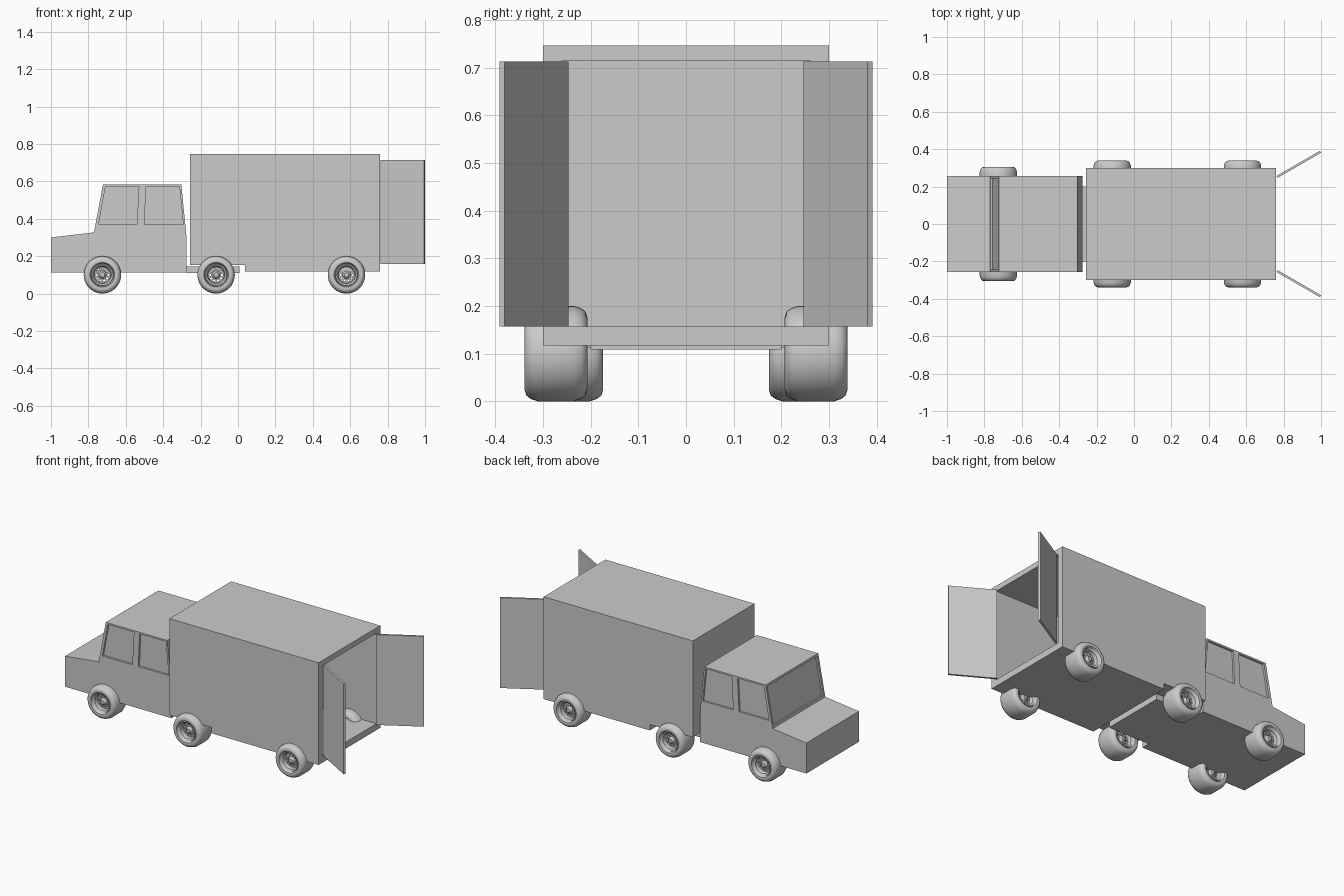
import bpy, bmesh, math
from mathutils import Vector, Matrix

if "Cube" in bpy.data.objects:
    bpy.data.objects.remove(bpy.data.objects["Cube"])


def add_object(name, bm):
    bmesh.ops.recalc_face_normals(bm, faces=bm.faces)
    mesh = bpy.data.meshes.new(name)
    bm.to_mesh(mesh)
    bm.free()
    obj = bpy.data.objects.new(name, mesh)
    bpy.context.collection.objects.link(obj)
    return obj


def add_prism(bm, profile, y0, y1):
    """Extrude an (x, z) profile along y."""
    a = [bm.verts.new((x, y0, z)) for x, z in profile]
    b = [bm.verts.new((x, y1, z)) for x, z in profile]
    n = len(profile)
    bm.faces.new(a)
    bm.faces.new(b[::-1])
    for i in range(n):
        j = (i + 1) % n
        bm.faces.new((a[i], b[i], b[j], a[j]))


def prism(name, profile, y0, y1):
    bm = bmesh.new()
    add_prism(bm, profile, y0, y1)
    return add_object(name, bm)


def box(name, x0, x1, y0, y1, z0, z1):
    return prism(name, [(x0, z0), (x1, z0), (x1, z1), (x0, z1)], y0, y1)


def cut(obj, cutter):
    """Bake a boolean difference and remove the cutter."""
    cutter.hide_render = True
    mod = obj.modifiers.new("cut", 'BOOLEAN')
    mod.object, mod.operation, mod.solver = cutter, 'DIFFERENCE', 'EXACT'
    bpy.context.view_layer.update()
    dg = bpy.context.evaluated_depsgraph_get()
    mesh = bpy.data.meshes.new_from_object(obj.evaluated_get(dg))
    obj.modifiers.clear()
    obj.data = mesh
    bpy.data.objects.remove(cutter)


# Cab with recessed windows
W = 0.256
cab = prism("cab", [(-1, 0.112), (-1, 0.30), (-0.77, 0.327), (-0.722, 0.583),
                    (-0.303, 0.583), (-0.275, 0.30), (-0.275, 0.112)], -W, W)
windows = [[(-0.745, 0.37), (-0.708, 0.573), (-0.53, 0.573), (-0.541, 0.37)],
           [(-0.5, 0.37), (-0.492, 0.573), (-0.313, 0.573), (-0.293, 0.37)]]
bm = bmesh.new()
for w in windows:
    for s in (-1, 1):
        add_prism(bm, w, s * (W - 0.012), s * (W + 0.03))
foot, head = Vector((-0.77, 0.327)), Vector((-0.722, 0.583))
d = (head - foot).normalized()
n = Vector((-d.y, d.x))
low, high = foot.lerp(head, 0.06), foot.lerp(head, 0.95)
add_prism(bm, [low + n * 0.03, high + n * 0.03, high - n * 0.012, low - n * 0.012],
          -0.243, 0.243)
cut(cab, add_object("window_cutter", bm))

# Chassis behind the cab
box("chassis", -0.275, 0.008, -0.2, 0.2, 0.109, 0.146)

# Cargo box, open at the back
cargo = prism("cargo_box", [(-0.257, 0.747), (0.76, 0.747), (0.76, 0.117),
                            (0.037, 0.117), (0.037, 0.153), (-0.257, 0.153)], -0.3, 0.3)
cut(cargo, box("cargo_cutter", -0.22, 0.9, -0.261, 0.261, 0.157, 0.714))

# Open rear doors
for side, s in (("left", 1), ("right", -1)):
    door = box("rear_door_" + side, 0, 0.268, -0.006, 0.006, 0.157, 0.713)
    door.location = (0.765, s * 0.252, 0)
    door.rotation_euler.z = s * math.radians(30)

# Wheel: lathed tyre, rim and hub with a ring of holes
half = [(0, 0.045), (0.012, 0.045), (0.017, 0.041), (0.021, 0.03), (0.043, 0.03),
        (0.048, 0.05), (0.057, 0.056), (0.06, 0.05), (0.066, 0.064), (0.076, 0.066),
        (0.088, 0.062), (0.095, 0.053), (0.1, 0.038)]
profile = half + [(r, -y) for r, y in reversed(half)]
bm = bmesh.new()
verts = [bm.verts.new((r, y, 0)) for r, y in profile]
edges = [bm.edges.new(p) for p in zip(verts, verts[1:])]
bmesh.ops.spin(bm, geom=verts + edges, cent=(0, 0, 0), axis=(0, 1, 0),
               angle=math.tau, steps=40, use_duplicate=False)
bmesh.ops.remove_doubles(bm, verts=bm.verts, dist=1e-5)
wheel = add_object("wheel", bm)

bm = bmesh.new()
for i in range(10):
    a = math.tau * i / 10
    m = Matrix.Translation((0.032 * math.cos(a), 0, 0.032 * math.sin(a)))
    bmesh.ops.create_cone(bm, cap_ends=True, segments=10, radius1=0.006, radius2=0.006,
                          depth=0.2, matrix=m @ Matrix.Rotation(math.pi / 2, 4, 'X'))
cut(wheel, add_object("hole_cutter", bm))
bpy.ops.object.select_all(action='DESELECT')
wheel.select_set(True)
bpy.context.view_layer.objects.active = wheel
bpy.ops.object.shade_smooth_by_angle(angle=math.radians(35))

# Place the six wheels
tyre = wheel.data
bpy.data.objects.remove(wheel)
for axle, x, y in (("front", -0.725, 0.24), ("middle", -0.117, 0.273), ("rear", 0.58, 0.273)):
    for side, s in (("left", 1), ("right", -1)):
        obj = bpy.data.objects.new(f"{axle}_wheel_{side}", tyre)
        obj.location = (x, s * y, 0.1)
        bpy.context.collection.objects.link(obj)
